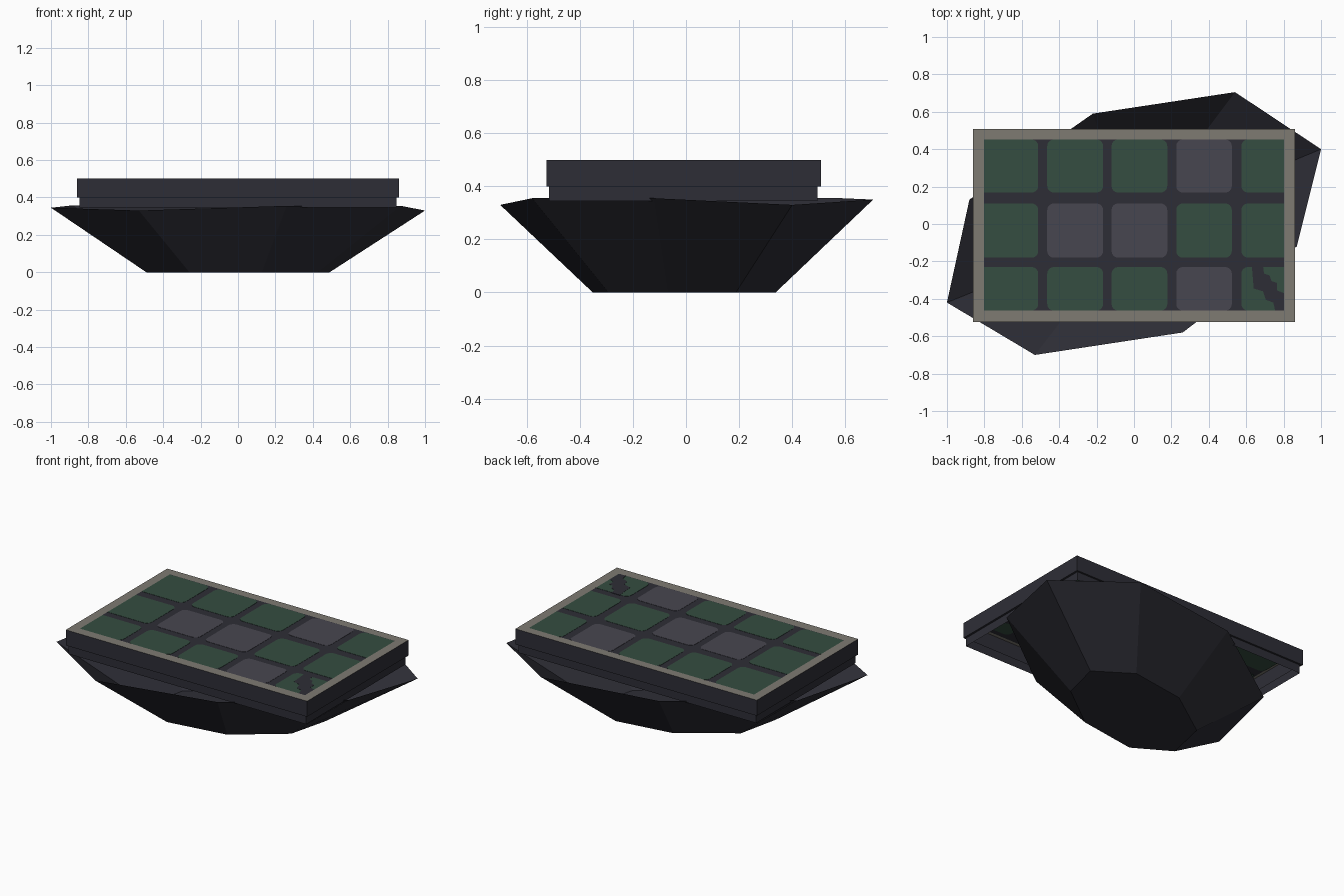
import bpy, bmesh
from math import cos, sin, pi

if "Cube" in bpy.data.objects:
    bpy.data.objects.remove(bpy.data.objects["Cube"], do_unlink=True)


def material(name, rgb):
    mat = bpy.data.materials.new(name)
    mat.use_nodes = True
    mat.diffuse_color = (*rgb, 1)
    mat.node_tree.nodes["Principled BSDF"].inputs["Base Color"].default_value = (*rgb, 1)
    return mat


slate = material("dark slate", (0.027, 0.027, 0.037))
green = material("moss green", (0.035, 0.074, 0.052))
grey = material("stone grey", (0.064, 0.062, 0.079))
tan = material("weathered tan", (0.21, 0.196, 0.168))


def loft(name, loops, mat, bottom=False, top=False):
    """Join stacked outlines with side faces, capping the ends on request."""
    bm = bmesh.new()
    rings = [[bm.verts.new(p) for p in loop] for loop in loops]
    n = len(rings[0])
    for low, high in zip(rings, rings[1:]):
        for i in range(n):
            j = (i + 1) % n
            bm.faces.new((low[i], low[j], high[j], high[i]))
    if bottom:
        bm.faces.new(rings[0][::-1])
    if top:
        bm.faces.new(rings[-1])
    mesh = bpy.data.meshes.new(name)
    bm.to_mesh(mesh)
    bm.free()
    mesh.materials.append(mat)
    obj = bpy.data.objects.new(name, mesh)
    bpy.context.collection.objects.link(obj)
    return obj


def rect(x0, x1, y0, y1, z):
    return [(x0, y0, z), (x1, y0, z), (x1, y1, z), (x0, y1, z)]


def rounded(x0, x1, y0, y1, z, r=0.035, steps=4):
    corners = [(x1 - r, y1 - r), (x0 + r, y1 - r), (x0 + r, y0 + r), (x1 - r, y0 + r)]
    points = []
    for k, (cx, cy) in enumerate(corners):
        for s in range(steps + 1):
            a = (k + s / steps) * pi / 2
            points.append((cx + r * cos(a), cy + r * sin(a), z))
    return points


# Faceted rock: an open bowl tapering to a flat foot
rim = [(-1, -0.42, 0.345), (-0.53, -0.7, 0.33), (0.26, -0.58, 0.355), (0.87, -0.12, 0.355),
       (1, 0.4, 0.33), (0.54, 0.705, 0.35), (-0.22, 0.59, 0.355), (-0.88, 0.13, 0.358)]
foot = [(x * 0.49, y * 0.49 - 0.008, 0) for x, y, z in rim]
loft("rock_base", [foot, rim], slate, bottom=True)

# Slab edge with a narrower lower step
loft("slab_sides", [rect(-0.847, 0.847, -0.516, 0.496, 0.345),
                    rect(-0.847, 0.847, -0.516, 0.496, 0.4),
                    rect(-0.86, 0.86, -0.525, 0.508, 0.4),
                    rect(-0.86, 0.86, -0.525, 0.508, 0.5)], slate)

# Flat border around the floor
loft("border", [rect(-0.86, 0.86, -0.525, 0.508, 0.5),
                rect(-0.802, 0.802, -0.463, 0.452, 0.5)], tan)

# Grout sheet and tiles set through it
loft("grout", [rect(-0.84, 0.84, -0.5, 0.49, 0.497)], slate, top=True)
columns = [(-0.84, -0.512), (-0.464, -0.165), (-0.12, 0.178), (0.226, 0.523), (0.574, 0.84)]
rows = [(0.168, 0.452), (-0.18, 0.11), (-0.463, -0.23)]
grey_tiles = {(0, 3), (1, 1), (1, 2), (2, 3)}
for r, (y0, y1) in enumerate(rows):
    for c, (x0, x1) in enumerate(columns):
        loft(f"tile_{r + 1}_{c + 1}", [rounded(x0, x1, y0, y1, z) for z in (0.494, 0.4985)],
             grey if (r, c) in grey_tiles else green, bottom=True, top=True)

# Jagged crack across the corner tile
crack = [(0.63, -0.225), (0.64, -0.345), (0.69, -0.36), (0.705, -0.405), (0.745, -0.42),
         (0.755, -0.465), (0.802, -0.465), (0.802, -0.37), (0.765, -0.355), (0.765, -0.315),
         (0.735, -0.305), (0.725, -0.275), (0.695, -0.265), (0.69, -0.225)]
loft("crack", [[(x, y, z) for x, y in crack] for z in (0.493, 0.4995)], slate,
     bottom=True, top=True)
